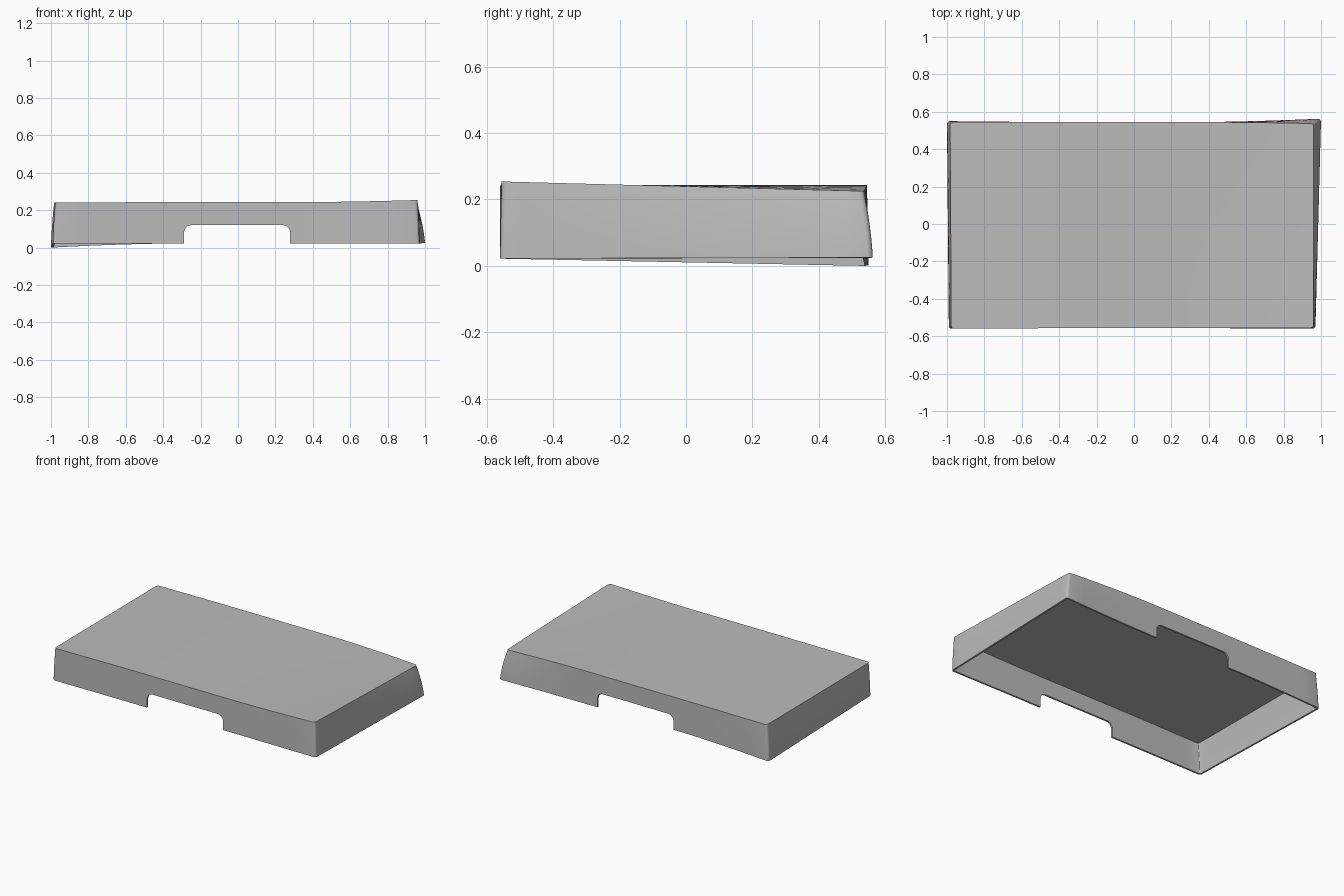
import bpy, bmesh, math
from mathutils import Vector

cube = bpy.data.objects.get("Cube")
if cube:
    bpy.data.objects.remove(cube, do_unlink=True)

grey = bpy.data.materials.new("plain grey")
grey.use_nodes = True
colour = (0.5, 0.5, 0.5, 1)
grey.diffuse_color = colour
grey.node_tree.nodes["Principled BSDF"].inputs["Base Color"].default_value = colour

# Slightly uneven corners, keyed by side (x, y)
rim = {(-1, -1): (-.99, -.56, .022), (1, -1): (.97, -.56, .022),
       (1, 1): (1, .563, .025), (-1, 1): (-1, .55, 0)}
top = {(-1, -1): (-.977, -.56, .24), (1, -1): (.96, -.555, .254),
       (1, 1): (.96, .537, .225), (-1, 1): (-.983, .545, .24)}
STRAIGHT = .35


def regular(sx, sy, high):
    return Vector((.98 * sx, (.545 if sy > 0 else .557) * sy, .243 if high else .022))


def place(u, v, w):
    """Straight box in the middle, easing out to the uneven corners."""
    h = (w + 1) / 2
    bend = max(0, abs(u) - STRAIGHT) / (1 - STRAIGHT)
    bend = bend ** 1.6
    result = Vector()
    for sx in (-1, 1):
        for sy in (-1, 1):
            weight = (1 + sx * u) / 2 * (1 + sy * v) / 2
            for high, corners in ((False, rim), (True, top)):
                share = h * h if high else 1 - h * h
                if high:
                    share = .45 * h + .55 * h * h
                else:
                    share = 1 - (.45 * h + .55 * h * h)
                base = regular(sx, sy, high)
                side = 1 if u >= 0 else -1
                offset = Vector(corners[side, sy]) - regular(side, sy, high)
                p = base + offset * bend
                lift = h if high else 1 - h
                result += Vector((p.x * share, p.y * share, p.z * lift)) * weight
    return result


# Open-bottomed cover
bm = bmesh.new()
bmesh.ops.create_cube(bm, size=2)
bmesh.ops.delete(bm, geom=[f for f in bm.faces if f.normal.z < -.5], context='FACES')
bmesh.ops.subdivide_edges(bm, edges=bm.edges[:], cuts=15, use_grid_fill=True)
corner_edges = [e for e in bm.edges
                if all(abs(v.co.x) > .999 and abs(v.co.y) > .999 for v in e.verts)]
for v in bm.verts:
    v.co = place(*v.co)
bmesh.ops.bevel(bm, geom=corner_edges, offset=.016, segments=3, profile=.5,
                affect='EDGES', clamp_overlap=True)
bmesh.ops.recalc_face_normals(bm, faces=bm.faces[:])
if max(bm.faces, key=lambda f: f.calc_center_median().z).normal.z < 0:
    bmesh.ops.reverse_faces(bm, faces=bm.faces[:])
mesh = bpy.data.meshes.new("cover")
bm.to_mesh(mesh)
bm.free()
mesh.materials.append(grey)
cover = bpy.data.objects.new("cover", mesh)
bpy.context.collection.objects.link(cover)

# Round-cornered cutter running through the front and back walls
left, right, roof, radius = -.288, .278, .12, .04
outline = [(left, -.2)]
for cx, start in ((left + radius, math.pi), (right - radius, math.pi / 2)):
    for i in range(7):
        a = start - i * math.pi / 12
        outline.append((cx + radius * math.cos(a), roof - radius + radius * math.sin(a)))
outline.append((right, -.2))
bm = bmesh.new()
face = bm.faces.new([bm.verts.new((x, -.8, z)) for x, z in outline])
sweep = bmesh.ops.extrude_face_region(bm, geom=[face])
bmesh.ops.translate(bm, vec=(0, 1.6, 0),
                    verts=[g for g in sweep["geom"] if isinstance(g, bmesh.types.BMVert)])
bmesh.ops.recalc_face_normals(bm, faces=bm.faces[:])
cut_mesh = bpy.data.meshes.new("notch_cutter")
bm.to_mesh(cut_mesh)
bm.free()
cut_mesh.materials.append(grey)
cutter = bpy.data.objects.new("notch_cutter", cut_mesh)
bpy.context.collection.objects.link(cutter)
cutter.hide_render = True

# Wall thickness, then the two notches
shell = cover.modifiers.new("thickness", 'SOLIDIFY')
shell.thickness = .012
shell.offset = -1
shell.use_even_offset = True
notch = cover.modifiers.new("notches", 'BOOLEAN')
notch.operation = 'DIFFERENCE'
notch.solver = 'EXACT'
notch.object = cutter

bpy.ops.object.select_all(action='DESELECT')
cover.select_set(True)
bpy.context.view_layer.objects.active = cover
for name in ("thickness", "notches"):
    bpy.ops.object.modifier_apply(modifier=name)
bpy.data.objects.remove(cutter, do_unlink=True)
bpy.ops.object.shade_smooth_by_angle(angle=math.radians(35))
